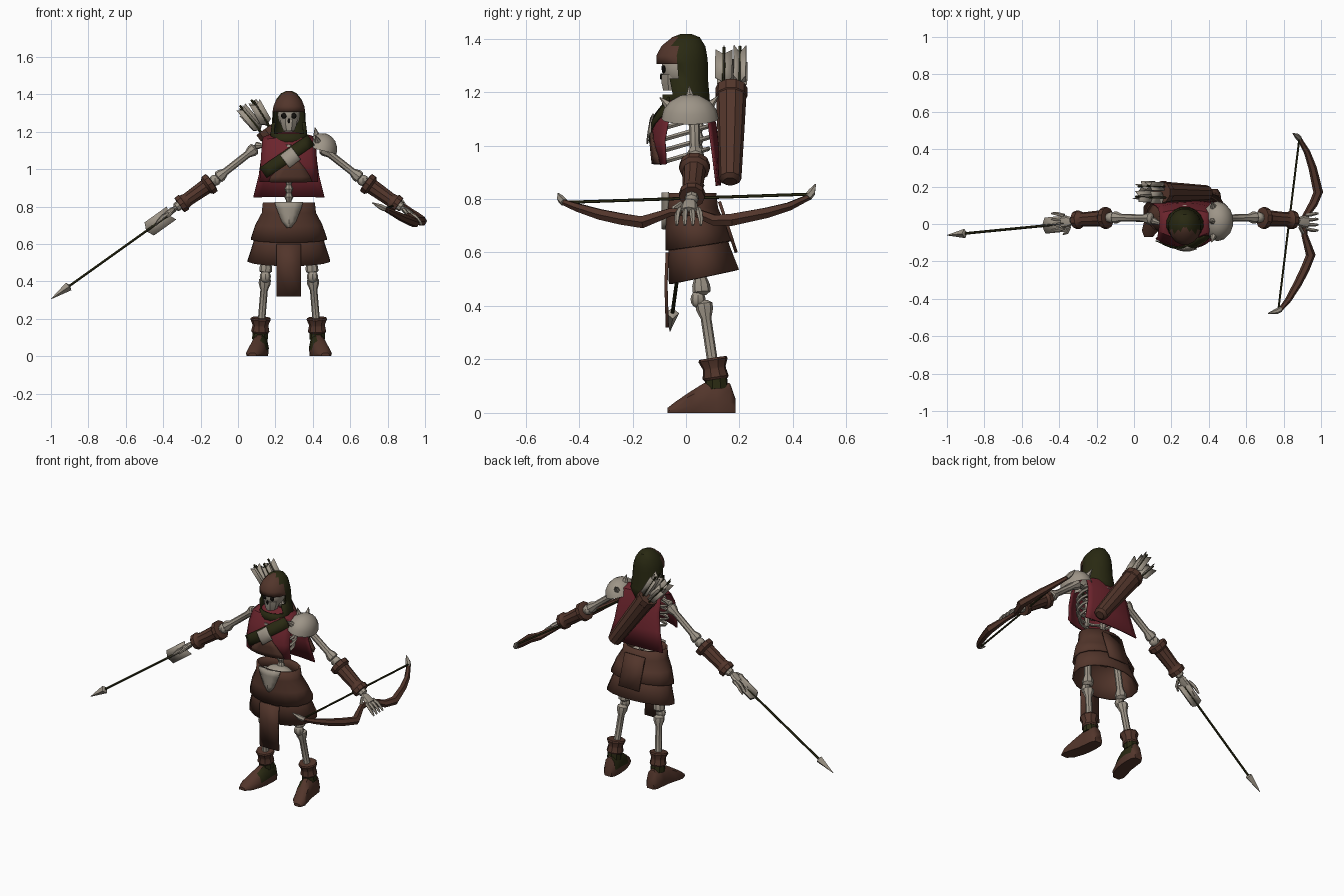
import bpy, bmesh, math
from mathutils import Vector, Matrix

if "Cube" in bpy.data.objects:
    bpy.data.objects.remove(bpy.data.objects["Cube"])

C = 0.272  # body centre line in x


def material(name, r, g, b):
    m = bpy.data.materials.new(name)
    m.diffuse_color = (r, g, b, 1)
    m.use_nodes = True
    m.node_tree.nodes["Principled BSDF"].inputs["Base Color"].default_value = m.diffuse_color
    return m


BONE = material("bone", 0.34, 0.30, 0.245)
BROWN = material("brown leather", 0.085, 0.036, 0.024)
RED = material("red cloth", 0.15, 0.018, 0.026)
GREEN = material("dark green", 0.022, 0.022, 0.006)
BLACK = material("eye black", 0.006, 0.005, 0.004)


def mesh(name, verts, faces, mats, rule=None, solid=0.0):
    me = bpy.data.meshes.new(name)
    me.from_pydata([tuple(v) for v in verts], [], faces)
    bm = bmesh.new()
    bm.from_mesh(me)
    bmesh.ops.recalc_face_normals(bm, faces=bm.faces)
    bm.to_mesh(me)
    bm.free()
    mats = mats if isinstance(mats, list) else [mats]
    for m in mats:
        me.materials.append(m)
    if rule:
        for p in me.polygons:
            p.material_index = rule(p.center)
    ob = bpy.data.objects.new(name, me)
    bpy.context.collection.objects.link(ob)
    if solid:
        mod = ob.modifiers.new("thickness", 'SOLIDIFY')
        mod.thickness, mod.offset = solid, 0
    return ob


def skin(name, rows, mats, wrap=True, caps=True, loop=False, rule=None, solid=0.0, drop=None):
    """Surface through rows of points; drop(centre) leaves faces out."""
    n, k = len(rows[0]), len(rows)
    verts = [Vector(p) for row in rows for p in row]
    faces = []
    for i in range(k if loop else k - 1):
        for j in range(n if wrap else n - 1):
            a, b, j2 = i * n, (i + 1) % k * n, (j + 1) % n
            faces.append((a + j, a + j2, b + j2, b + j))
    if wrap and caps and not loop:
        faces += [tuple(range(n))[::-1], tuple(range((k - 1) * n, k * n))]
    if drop:
        faces = [f for f in faces if not drop(sum((verts[i] for i in f), Vector()) / len(f))]
    return mesh(name, verts, faces, mats, rule, solid)


def tube(name, pts, radii, mat, n=8, loop=False, flat=1.0, **kw):
    pts = [Vector(p) for p in pts]
    rows = []
    ref = Vector((0, 0, 1)) if abs((pts[-1] - pts[0]).normalized().z) < 0.9 else Vector((0, 1, 0))
    for i, p in enumerate(pts):
        a = pts[i - 1] if i or loop else p
        b = pts[(i + 1) % len(pts)] if i < len(pts) - 1 or loop else p
        t = (b - a).normalized()
        u = t.cross(ref).normalized()
        v = u.cross(t)
        r = radii[i] if isinstance(radii, list) else radii
        rows.append([p + r * (math.cos(w) * u + flat * math.sin(w) * v)
                     for w in (2 * math.pi * j / n for j in range(n))])
    return skin(name, rows, mat, loop=loop, **kw)


def turned(name, p, q, profile, mat, n=8, **kw):
    p, q = Vector(p), Vector(q)
    return tube(name, [p.lerp(q, t) for t, r in profile], [r for t, r in profile], mat, n, **kw)


def bone(name, p, q, r):
    prof = [(0, .8), (.04, 1.6), (.11, 1.6), (.22, 1), (.78, 1), (.89, 1.6), (.96, 1.6), (1, .8)]
    return turned(name, p, q, [(t, k * r) for t, k in prof], BONE)


def ellipse(cy, z, rx, ry, tilt=0.0, n=16, cx=C):
    pts = []
    for j in range(n):
        a = 2 * math.pi * (j + .5) / n
        y = ry * math.sin(a)
        pts.append((cx + rx * math.cos(a), cy + y, z + tilt * y))
    return pts


def ball(name, loc, scale, mat, rot=0.0, half=False, seg=14):
    bm = bmesh.new()
    bmesh.ops.create_uvsphere(bm, u_segments=seg, v_segments=8, radius=1)
    if half:
        bmesh.ops.delete(bm, geom=[v for v in bm.verts if v.co.z < -.1], context='VERTS')
    bm.transform(Matrix.Translation(loc) @ Matrix.Rotation(rot, 4, 'Y') @ Matrix.Diagonal((*scale, 1)))
    me = bpy.data.meshes.new(name)
    bm.to_mesh(me)
    bm.free()
    me.materials.append(mat)
    ob = bpy.data.objects.new(name, me)
    bpy.context.collection.objects.link(ob)
    return ob


def vanes(name, p, q, w, count=2, spin=0.0):
    """Crossed feather plates around the line p-q."""
    p, q = Vector(p), Vector(q)
    t = (q - p).normalized()
    u = t.cross(Vector((0, 1, 0))).normalized()
    v, verts, faces = t.cross(u), [], []
    for k in range(count):
        a = spin + math.pi * k / count
        d = (u * math.cos(a) + v * math.sin(a)) * w
        m = len(verts)
        verts += [p - d, p - t * .02, p + d, q + d, q - t * .02, q - d]
        faces += [(m, m + 1, m + 4, m + 5), (m + 1, m + 2, m + 3, m + 4)]
    return mesh(name, verts, faces, BONE, solid=.004)


# Skull
ball("skull", (C, -.02, 1.29), (.062, .072, .075), BONE)
skin("jaw", [ellipse(-.05, z, rx, ry, n=8) for z, rx, ry in
             ((1.265, .05, .045), (1.235, .044, .045), (1.205, .032, .038))], BONE)
for s in (-1, 1):
    ball("eye_socket", (C + s * .026, -.083, 1.285), (.016, .008, .015), BLACK, seg=8)
ball("nose_hole", (C, -.092, 1.258), (.008, .006, .012), BLACK, seg=6)

# Hood: open face, leather brow over it
hood = [(0, 1.414, .015, .018), (0, 1.402, .04, .05), (-.01, 1.37, .066, .08), (-.016, 1.335, .08, .093),
        (-.014, 1.305, .085, .094), (-.01, 1.25, .088, .09), (0, 1.19, .096, .085), (0, 1.13, .098, .09)]
skin("hood", [ellipse(*h) for h in hood], [GREEN, BROWN], solid=.008,
     drop=lambda c: c.y < -.045 and c.z < 1.305 and c.z > 1.17 or c.z < 1.131,
     rule=lambda c: int(c.y < -.03 and c.z > 1.305))

# Spine, ribs, collar bones, pelvis
tube("spine", [(C, .045, .74 + .022 * i) for i in range(23)], [.024 if i % 2 else .014 for i in range(23)], BONE)
for i in range(5):
    z, k = 1.13 - .042 * i, (.85, 1, 1.03, 1, .9)[i]
    tube("rib", ellipse(-.005, z, .125 * k, .098 * k, tilt=.3, n=18), .009, BONE, n=5, loop=True)
turned("breast_bone", (C, -.09, 1.13), (C, -.1, .95), [(0, .02), (1, .014)], BONE, 6)
ball("pelvis", (C, .03, .76), (.095, .06, .05), BONE)

# Tunic: one sheet from the front hem over the shoulders to the back hem
TUNIC = [(.155, -.118, -.075, .93, 0), (.15, -.128, -.08, 1.02, 0), (.145, -.115, -.065, 1.1, 0),
         (.14, -.075, -.035, 1.165, .01), (.135, 0, .01, 1.195, .025), (.135, .075, .055, 1.17, .015),
         (.145, .11, .085, 1.08, 0), (.16, .122, .1, .97, 0), (.19, .127, .115, .85, 0)]
COLS = [j / 5 for j in range(-5, 6)]
skin("tunic", [[(C + hw * u, yc + (ye - yc) * u * u, z - dz * u * u) for u in COLS]
               for hw, yc, ye, z, dz in TUNIC], RED, wrap=False, solid=.008)


def chest(x, z, lift):
    """Point on the front of the tunic."""
    for a, b in zip(TUNIC[:3], TUNIC[1:4]):
        if z <= b[3] or b is TUNIC[3]:
            f = min(max((z - a[3]) / (b[3] - a[3]), -.3), 1)
            hw, yc, ye = (a[k] + (b[k] - a[k]) * f for k in range(3))
            return (x, yc + (ye - yc) * min(((x - C) / hw) ** 2, 1) - lift, z)


def strap(name, a, b, w, mat, lift):
    a, b = Vector(a), Vector(b)
    d = (b - a).normalized()
    n = Vector((-d.y, d.x)) * w
    rows = []
    for i in range(9):
        p = a.lerp(b, i / 8)
        rows.append([chest(*(p + n * k), lift) for k in (-1, 0, 1)])
    skin(name, rows, mat, wrap=False, solid=.006)


strap("chest_strap", (.39, 1.155), (.135, .98), .033, GREEN, .01)
strap("strap_buckle", (.31, 1.085), (.25, 1.04), .042, BONE, .018)
skin("belly_patch", [[chest(x0 + (x1 - x0) * k / 4, z, .008) for k in range(5)] for z, x0, x1 in
                     ((1.05, .27, .32), (1.0, .215, .36), (.96, .175, .385), (.932, .165, .395))],
     BROWN, wrap=False, solid=.005)

# Quiver with four arrows
qa, qb = Vector((.395, .165, .865)), Vector((.145, .17, 1.215))
turned("quiver", qa, qb, [(0, .025), (.03, .042), (.5, .05), (.9, .056), (.91, .06), (1, .06)], BROWN, 10)
axis = (qb - qa).normalized()
side = axis.cross(Vector((0, 1, 0)))
for i, (a, b, h) in enumerate(((-.025, -.03, .15), (.025, -.025, .17), (-.02, .03, .16), (.028, .028, .14))):
    p = qb + side * a + Vector((0, b, 0))
    e = p + axis * h + side * a * .5
    tube("quiver_shaft", [p - axis * .03, e + axis * .01], .006, GREEN, 5)
    vanes("quiver_feathers", p + axis * .03, e, .032, spin=.4 * i)

# Skirt in two layers, loin cloth, back flap, bone belt plate
skin("skirt_lower", [ellipse(*e) for e in ((.035, .7, .165, .098, .1), (.05, .6, .19, .112, .18),
                                           (.067, .508, .22, .129, .21))], BROWN, caps=False, solid=.01)
skin("skirt_upper", [ellipse(*e) for e in ((.02, .822, .137, .09), (.023, .765, .143, .094), (.035, .7, .178, .108, .05),
                                           (.05, .625, .203, .125, .15))], BROWN, caps=False, solid=.01)
for name, hw, rows in (("loin_cloth", .065, ((-.07, .6), (-.075, .48), (-.07, .32))),
                       ("back_flap", .07, ((.125, .79), (.155, .7), (.188, .6)))):
    skin(name, [[(C + s * hw, y, z) for s in (-1, 0, 1)] for y, z in rows], BROWN, wrap=False, solid=.012)
skin("belt_plate", [[(C + s * hw, -.085 + .015 * abs(s), z) for s in (-1, -.4, 0, .4, 1)] for hw, z in
                    ((.075, .825), (.065, .79), (.05, .755), (.035, .72), (.008, .688))], BONE, wrap=False, solid=.014)

for s in (-1, 1):
    def P(x, y, z):
        return Vector((C + s * x, y, z))

    # Arm
    bone("collar_bone", P(.03, -.03, 1.13), P(.18, .02, 1.125), .012)
    bone("upper_arm", P(.175, .03, 1.115), P(.385, .035, .95), .02)
    ball("elbow", P(.395, .035, .94), (.032, .03, .03), BONE, seg=8)
    bone("forearm", P(.39, .035, .945), P(.61, .02, .79), .016)
    turned("bracer", P(.41, .033, .93), P(.585, .022, .807),
           [(0, .045), (.02, .058), (.14, .058), (.2, .043), (.75, .038), (.84, .042), (.88, .05), (1, .048)], BROWN, 10)
    # Hand
    turned("palm", P(.6, .015, .797), P(.655, .01, .755), [(0, .018), (.4, .03), (1, .034)], BONE, flat=.55)
    for k in range(4):
        y = -.026 + .023 * k
        tube("finger", [P(.645, y + .003, .764), P(.675, y * 1.2, .745), P(.697, y * 1.3, .722), P(.712, y * 1.3, .702)],
             [.009, .011, .009, .005], BONE, 5)
    tube("thumb", [P(.615, -.015, .785), P(.63, -.045, .765), P(.65, -.055, .742)], [.009, .01, .005], BONE, 5)

    # Leg
    bone("thigh", P(.105, .03, .77), P(.125, .06, .44), .021)
    ball("knee_cap", P(.126, .045, .425), (.03, .028, .033), BONE, seg=8)
    bone("shin", P(.127, .065, .42), P(.152, .11, .12), .02)
    # Boot
    turned("boot_cuff", P(.152, .112, .125), P(.15, .1, .205),
           [(0, .045), (.1, .05), (.45, .044), (.55, .044), (.9, .056), (1, .052)], BROWN, 9)
    turned("ankle_wrap", P(.153, .115, .09), P(.152, .112, .14), [(0, .044), (1, .041)], GREEN, 9)
    rows = []
    for y, off, hw, h in ((.186, .15, .026, .05), (.165, .15, .04, .11), (.115, .152, .045, .125), (.065, .157, .046, .11),
                          (.02, .168, .048, .082), (-.035, .185, .045, .045), (-.07, .195, .022, .018)):
        rows.append([P(off + hw * a, y, h * b) for a, b in
                     ((-.9, 0), (-1, .35), (-.75, .8), (-.3, 1), (.3, 1), (.75, .8), (1, .35), (.9, 0))])
    skin("boot", rows, [BROWN, GREEN],
         rule=lambda c: int(c.z > .03 and c.y > 0 and s * (c.x - C) < .145 and c.y < .15))

# Shoulder guard with rim and spikes
ball("shoulder_guard", (.447, .015, 1.1), (.085, .107, .093), BONE, rot=.25, half=True)
for a, b in (((.42, .015, 1.18), (.412, .012, 1.222)), ((.425, -.065, 1.15), (.415, -.098, 1.18)),
             ((.425, .09, 1.15), (.415, .12, 1.185))):
    turned("guard_spike", a, b, [(0, .018), (1, .002)], BONE, 6)

# Bow, horn tips and string
bow = [(.885, .455, .805), (.925, .385, .772), (.955, .3, .748), (.985, .17, .722), (.96, .11, .72), (.91, .03, .752),
       (.912, -.06, .75), (.945, -.165, .713), (.915, -.24, .725), (.875, -.32, .742), (.825, -.405, .768), (.785, -.455, .787)]
tube("bow", bow, [.012, .017, .022, .026, .023, .017, .017, .026, .024, .022, .017, .012], BROWN, 6)
tube("bow_tip", [bow[0], (.872, .47, .825), (.85, .484, .855)], [.015, .015, .003], BONE, 6)
tube("bow_tip", [bow[-1], (.76, -.468, .8), (.718, -.478, .82)], [.015, .015, .003], BONE, 6)
tube("bow_string", [(.885, .46, .818), (.772, -.462, .787)], .006, GREEN, 5)

# Hand-held arrow
a, b = Vector((-.335, .005, .78)), Vector((-1, -.06, .305))
tube("arrow_shaft", [a, a.lerp(b, .9)], .007, GREEN, 6)
vanes("arrow_feathers", a.lerp(b, .21), a.lerp(b, .03), .043)
turned("arrow_head", a.lerp(b, .85), b, [(0, .008), (.05, .025), (1, .001)], BONE, 4)

# Smooth shading with kept edges
meshes = [o for o in bpy.data.objects if o.type == 'MESH']
for o in meshes:
    o.select_set(True)
bpy.context.view_layer.objects.active = meshes[0]
bpy.ops.object.shade_smooth_by_angle(angle=math.radians(35))
